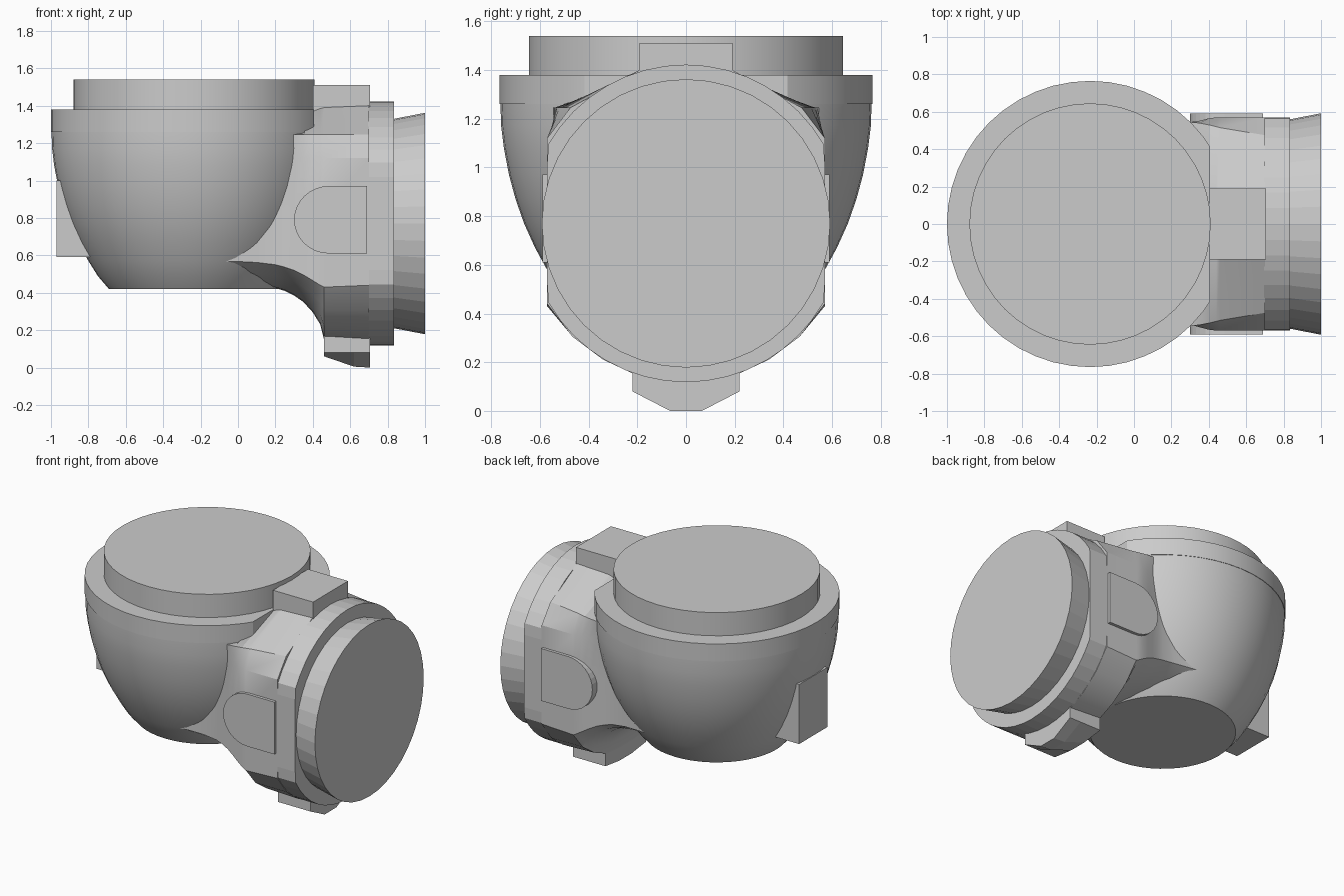
import bpy, bmesh
from math import cos, sin, pi, radians

if "Cube" in bpy.data.objects:
    bpy.data.objects.remove(bpy.data.objects["Cube"])

BOWL_X, PIPE_Z = -0.235, 0.77


def loft(name, rings, smooth=None, clip_x=None):
    """Skin a closed solid through rings with equal point counts."""
    bm = bmesh.new()
    vs = [[bm.verts.new(p) for p in r] for r in rings]
    n = len(rings[0])
    for a, b in zip(vs, vs[1:]):
        for i in range(n):
            j = (i + 1) % n
            bm.faces.new((a[i], a[j], b[j], b[i]))
    bm.faces.new(vs[0][::-1])
    bm.faces.new(vs[-1])
    if clip_x is not None:
        bmesh.ops.bisect_plane(bm, geom=bm.verts[:] + bm.edges[:] + bm.faces[:],
                               plane_co=(clip_x, 0, 0), plane_no=(1, 0, 0), clear_outer=True)
        bmesh.ops.holes_fill(bm, edges=[e for e in bm.edges if e.is_boundary])
    bmesh.ops.recalc_face_normals(bm, faces=bm.faces[:])
    me = bpy.data.meshes.new(name)
    bm.to_mesh(me)
    bm.free()
    ob = bpy.data.objects.new(name, me)
    bpy.context.collection.objects.link(ob)
    if smooth:
        bpy.ops.object.select_all(action='DESELECT')
        ob.select_set(True)
        bpy.context.view_layer.objects.active = ob
        bpy.ops.object.shade_smooth_by_angle(angle=radians(smooth))
    return ob


def upright(r, z, n=48):
    return [(BOWL_X + r * cos(2 * pi * i / n), r * sin(2 * pi * i / n), z) for i in range(n)]


def sideways(r, x, flat=9, n=48):
    return [(x, max(-flat, min(flat, r * cos(2 * pi * i / n))),
             PIPE_Z + r * sin(2 * pi * i / n)) for i in range(n)]


def mirrored(x, half):
    """Symmetric section at x from (y, z) points listed top to bottom."""
    return [(x, y, z) for y, z in half] + [(x, -y, z) for y, z in reversed(half)]


def box(name, x0, x1, w, z0, z1):
    return loft(name, [mirrored(x, [(w, z1), (w, z0)]) for x in (x0, x1)])


# Bowl body, rim band (flattened against the neck) and top collar
profile = [(0.455, 0.42), (0.515, 0.49), (0.565, 0.57), (0.62, 0.67), (0.665, 0.77),
           (0.70, 0.87), (0.727, 0.97), (0.748, 1.08), (0.759, 1.17), (0.762, 1.26)]
loft("bowl_body", [upright(r, z) for r, z in profile], 35, 0.41)
loft("bowl_rim_band", [upright(0.765, z) for z in (1.26, 1.38)], 30, 0.405)
loft("top_collar", [upright(0.645, z) for z in (1.37, 1.54)], 30)

# Neck: x, side width, top, shoulder width, lower corner z, bottom z
neck = [(-0.14, 0.545, 1.25, 0.50, 0.57, 0.45),
        (0.00, 0.528, 1.25, 0.51, 0.567, 0.44),
        (0.10, 0.518, 1.25, 0.518, 0.562, 0.43),
        (0.20, 0.518, 1.25, 0.53, 0.55, 0.425),
        (0.25, 0.525, 1.25, 0.54, 0.537, 0.41),
        (0.30, 0.537, 1.25, 0.545, 0.52, 0.385),
        (0.35, 0.552, 1.30, 0.54, 0.495, 0.35),
        (0.40, 0.565, 1.37, 0.53, 0.465, 0.295),
        (0.44, 0.57, 1.385, 0.52, 0.44, 0.23),
        (0.46, 0.57, 1.39, 0.515, 0.43, 0.15),
        (0.70, 0.57, 1.40, 0.475, 0.44, 0.135)]
rings = []
for x, w, top, sw, lo, bot in neck:
    d = lo - bot
    rings.append(mirrored(x, [(0.19, top), (sw, 1.245), (w, 1.12), (w, 0.85), (w, lo),
                              (w * 0.82, bot + d * 0.56), (w * 0.6, bot + d * 0.25),
                              (w * 0.36, bot + d * 0.04), (w * 0.12, bot)]))
loft("neck", rings, 25)

# Flange with flattened sides and flared outlet
loft("outlet_flange", [sideways(0.652, x, 0.57) for x in (0.695, 0.835)])
loft("flared_outlet", [sideways(0.56, 0.82, n=40), sideways(0.56, 0.835, n=40),
                       sideways(0.592, 1.0, n=40)])

# Top lug, rear lug and chamfered foot
box("top_lug", 0.40, 0.705, 0.19, 1.25, 1.51)
box("rear_lug", -0.97, -0.60, 0.155, 0.59, 1.0)
foot = [(0.46, 0.08, 0.06), (0.62, 0.08, 0.005), (0.705, 0.08, 0.0)]
loft("foot", [mirrored(x, [(0.22, 0.25), (0.22, max(s, b + 0.02)), (0.065, b)])
              for x, s, b in foot])

# Rounded pads on both sides of the neck
outline = [(0.69, 0.61), (0.69, 0.97)] + [
    (0.485 + 0.185 * cos(a), 0.79 + 0.18 * sin(a))
    for a in (pi / 2 + pi * i / 16 for i in range(17))]
for side, s in (("front", -1), ("back", 1)):
    loft(side + "_pad", [[(x, s * y, z) for x, z in outline] for y in (0.48, 0.59)])
